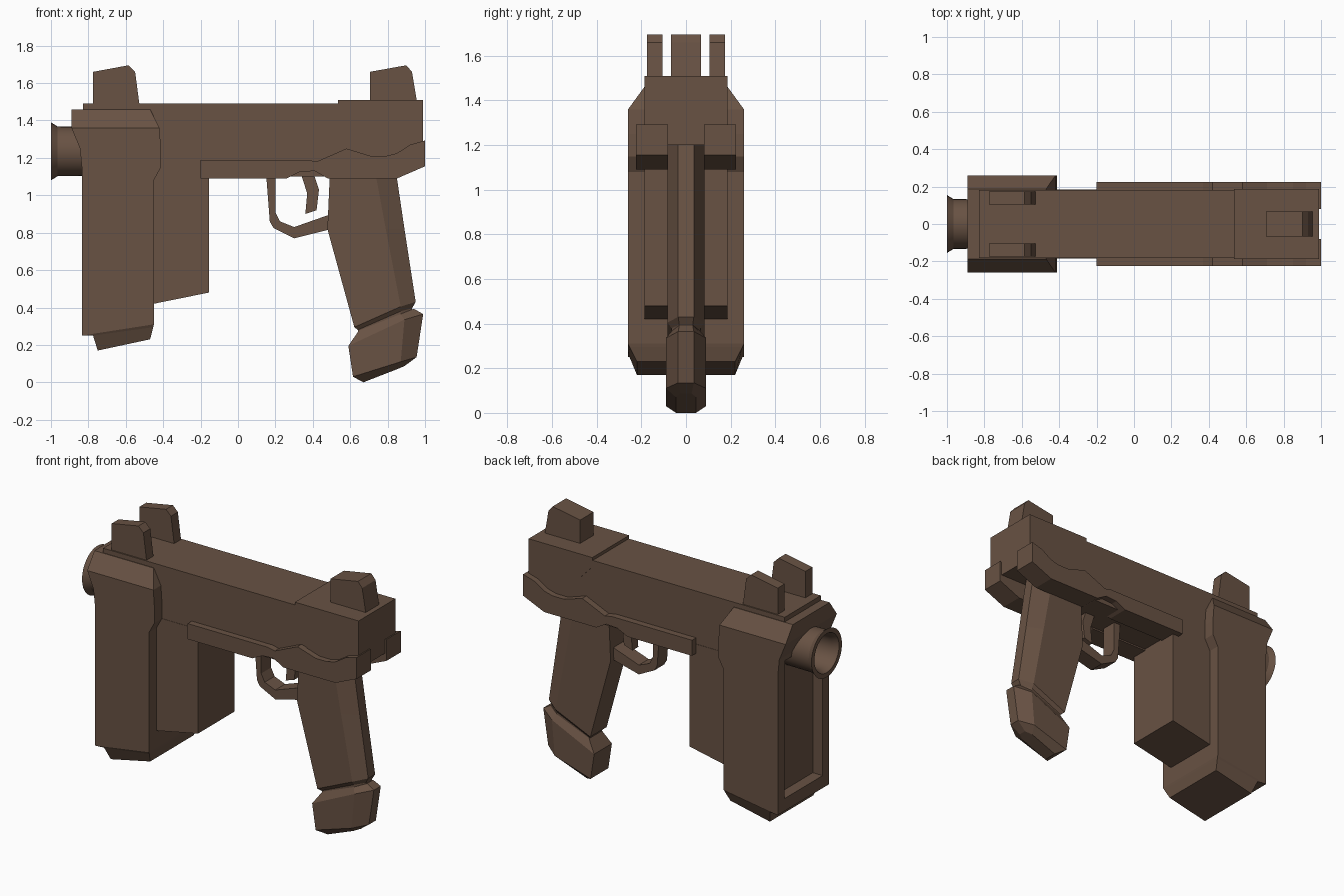
import bpy, bmesh, math

if "Cube" in bpy.data.objects:
    bpy.data.objects.remove(bpy.data.objects["Cube"])

mat = bpy.data.materials.new("dark_brown")
mat.diffuse_color = (0.14, 0.085, 0.057, 1)
mat.use_nodes = True
mat.node_tree.nodes["Principled BSDF"].inputs["Base Color"].default_value = mat.diffuse_color


def finish(bm, name):
    bmesh.ops.recalc_face_normals(bm, faces=bm.faces)
    me = bpy.data.meshes.new(name)
    bm.to_mesh(me)
    bm.free()
    ob = bpy.data.objects.new(name, me)
    bpy.context.collection.objects.link(ob)
    me.materials.append(mat)
    return ob


def extrude(name, pts, y0, y1):
    """Side profile (x, z) extruded from y0 to y1."""
    bm = bmesh.new()
    face = bm.faces.new([bm.verts.new((x, y0, z)) for x, z in pts])
    new = bmesh.ops.extrude_face_region(bm, geom=[face])["geom"]
    bmesh.ops.translate(bm, vec=(0, y1 - y0, 0),
                        verts=[v for v in new if isinstance(v, bmesh.types.BMVert)])
    return finish(bm, name)


def loft(name, rings):
    """Skin a stack of equal-length closed rings and cap both ends."""
    bm = bmesh.new()
    vs = [[bm.verts.new(p) for p in ring] for ring in rings]
    n = len(vs[0])
    for a, b in zip(vs, vs[1:]):
        for i in range(n):
            j = (i + 1) % n
            bm.faces.new((a[i], a[j], b[j], b[i]))
    bm.faces.new(vs[0])
    bm.faces.new(vs[-1])
    return finish(bm, name)


def box_ring(left, right, w):
    (xl, zl), (xr, zr) = left, right
    return [(xl, -w, zl), (xr, -w, zr), (xr, w, zr), (xl, w, zl)]


def grip_ring(front, facet, back, w, wb):
    half = [(front, w), (facet, w), (back, wb)]
    return ([(p[0], -h, p[1]) for p, h in half]
            + [(p[0], h, p[1]) for p, h in reversed(half)])


# Receiver and raised rear block
extrude("receiver", [(-.83, 1.49), (.95, 1.49), (.95, 1.21), (.5, 1.21), (.5, 1.1),
                     (-.45, 1.1), (-.75, 1.1), (-.75, 1.44), (-.83, 1.44)], -.183, .183)
extrude("rear_block", [(.535, 1.51), (.988, 1.51), (.988, 1.2), (.62, 1.2),
                       (.62, 1.36), (.535, 1.45)], -.187, .187)

# Magazine block behind the front housing
extrude("magazine_block", [(-.5, 1.15), (-.155, 1.15), (-.155, .48), (-.5, .41)], -.185, .185)

# Front housing with a recessed front panel
housing = loft("front_housing", [
    box_ring((-.89, 1.46), (-.47, 1.46), .187),
    box_ring((-.89, 1.36), (-.42, 1.36), .26),
    box_ring((-.845, 1.25), (-.412, 1.25), .26),
    box_ring((-.835, 1.15), (-.412, 1.15), .26),
    box_ring((-.835, 1.08), (-.45, 1.08), .26),
    box_ring((-.835, .25), (-.45, .31), .26),
    box_ring((-.775, .25), (-.453, .295), .253),
    box_ring((-.75, .17), (-.47, .23), .22)])
cutter = extrude("recess_cutter", [(-1, .33), (-.765, .33), (-.765, 1.22), (-1, 1.22)], -.195, .195)
cutter.hide_render = True
cutter.hide_viewport = True
cutter.display_type = 'WIRE'
mod = housing.modifiers.new("recess", 'BOOLEAN')
mod.operation = 'DIFFERENCE'
mod.solver = 'EXACT'
mod.object = cutter
bpy.context.view_layer.update()
baked = bpy.data.meshes.new_from_object(
    housing.evaluated_get(bpy.context.evaluated_depsgraph_get()))
housing.modifiers.clear()
housing.data = baked
bpy.data.objects.remove(cutter)

# Flared hollow barrel
SIDES = 32
barrel = loft("barrel", [
    [(x, r * math.cos(2 * math.pi * i / SIDES), 1.235 + r * math.sin(2 * math.pi * i / SIDES))
     for i in range(SIDES)]
    for x, r in [(-.76, .131), (-.965, .133), (-1, .155), (-1, .125), (-.96, .108), (-.85, .108)]])
bpy.context.view_layer.objects.active = barrel
barrel.select_set(True)
bpy.ops.object.shade_smooth_by_angle(angle=math.radians(30))
barrel.select_set(False)

# Wavy side rails and front sights, mirrored
rail = [(-.2, 1.19), (.37, 1.19), (.42, 1.18), (.58, 1.25), (.71, 1.21), (.79, 1.21),
        (.85, 1.225), (.92, 1.27), (1, 1.293), (1, 1.155), (.85, 1.09), (.48, 1.09),
        (.41, 1.13), (.33, 1.125), (.26, 1.09), (-.2, 1.09)]
front_sight = [(-.775, 1.47), (-.775, 1.66), (-.585, 1.695), (-.55, 1.66), (-.525, 1.47)]
for side, s in (("left", -1), ("right", 1)):
    extrude("side_rail_" + side, rail, s * .08, s * .225)
    extrude("front_sight_" + side, front_sight, s * .105, s * .175)

# Rear sight
extrude("rear_sight", [(.705, 1.5), (.705, 1.66), (.9, 1.695), (.93, 1.66), (.957, 1.5)], -.068, .068)

# Trigger guard and trigger
extrude("trigger_guard", [(.15, 1.12), (.17, .86), (.19, .825), (.3, .77), (.5, .82),
                          (.5, .9), (.485, .895), (.3, .83), (.225, .86), (.2, .91), (.2, 1.12)],
        -.05, .05)
extrude("trigger", [(.32, 1.16), (.335, 1.12), (.37, 1.01), (.36, .9), (.42, .92),
                    (.433, 1.03), (.4, 1.13), (.4, 1.16)], -.03, .03)

# Pistol grip with a tapered back, and its flared base
loft("grip", [
    grip_ring((.49, 1.21), (.72, 1.21), (.83, 1.21), .083, .035),
    grip_ring((.49, 1.09), (.74, 1.09), (.85, 1.09), .083, .035),
    grip_ring((.478, .82), (.79, .82), (.89, .82), .083, .035),
    grip_ring((.622, .295), (.87, .405), (.95, .43), .083, .035),
    grip_ring((.64, .28), (.87, .38), (.93, .395), .065, .03),
    grip_ring((.65, .25), (.87, .35), (.93, .37), .065, .03)])
loft("grip_base", [
    grip_ring((.645, .275), (.87, .365), (.94, .393), .065, .03),
    grip_ring((.59, .195), (.89, .335), (.99, .365), .09, .035),
    grip_ring((.615, .03), (.87, .11), (.955, .135), .09, .035),
    grip_ring((.67, 0), (.85, .07), (.89, .087), .045, .025)])
